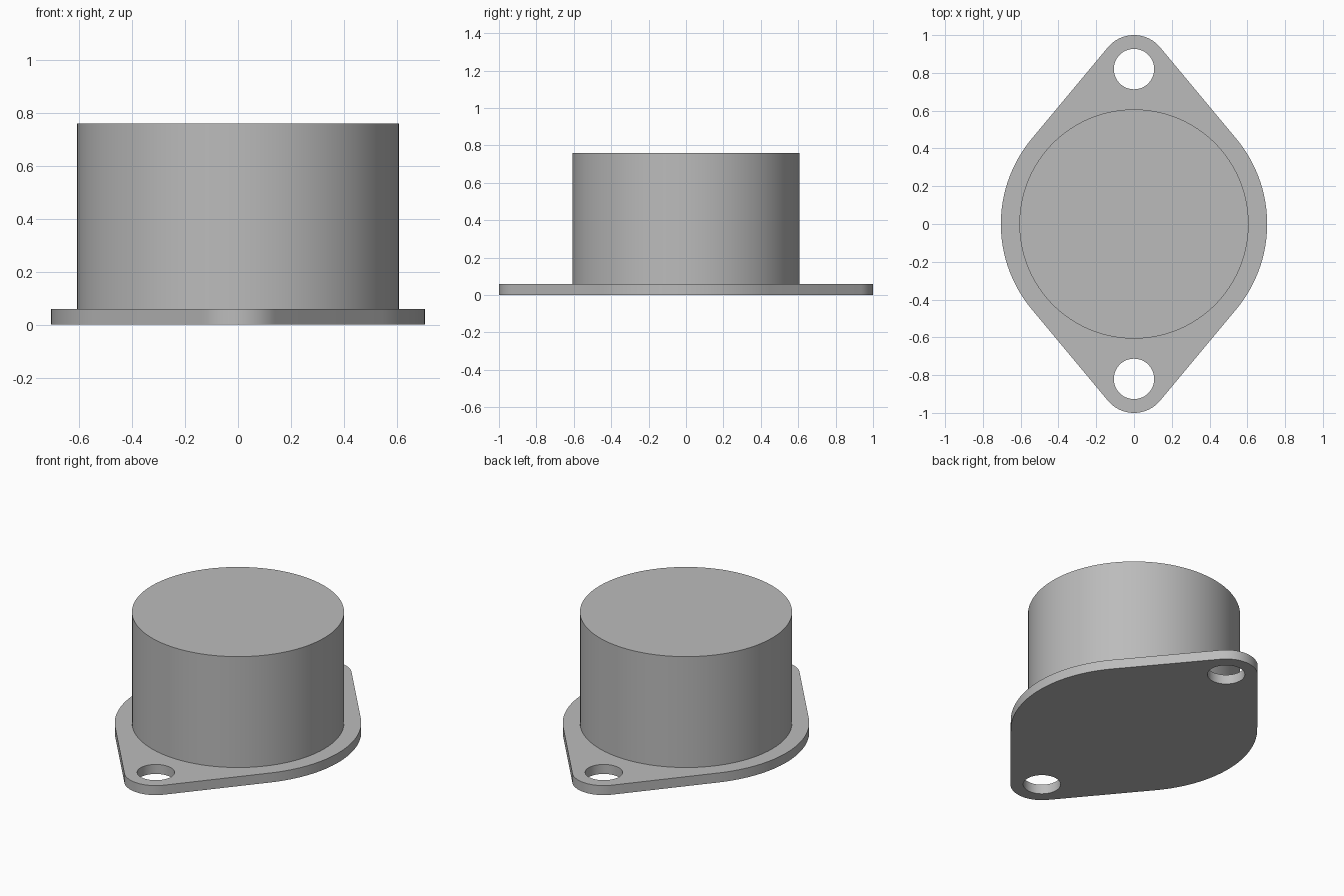
import bpy
import bmesh
from math import acos, cos, pi, radians, sin

cube = bpy.data.objects.get("Cube")
if cube:
    bpy.data.objects.remove(cube)

BODY_R, BODY_TOP = 0.607, 0.76
FLANGE_R, FLANGE_T = 0.705, 0.06
EAR_R, EAR_Y, HOLE_R = 0.18, 0.82, 0.107

metal = bpy.data.materials.new("grey metal")
metal.use_nodes = True
grey = (0.5, 0.5, 0.5, 1)
metal.diffuse_color = grey
metal.node_tree.nodes["Principled BSDF"].inputs["Base Color"].default_value = grey


def arc(cy, r, start, end, steps):
    """Points on an arc centred on x = 0."""
    angles = [start + (end - start) * i / steps for i in range(steps + 1)]
    return [(r * cos(a), cy + r * sin(a)) for a in angles]


def extruded_part(name, loops, z0, z1):
    """Fill the outline (with any holes) and extrude it upwards."""
    bm = bmesh.new()
    edges = []
    for loop in loops:
        verts = [bm.verts.new((x, y, z0)) for x, y in loop]
        edges += [bm.edges.new((v, verts[i - 1])) for i, v in enumerate(verts)]
    bmesh.ops.triangle_fill(bm, edges=edges, use_beauty=True)
    result = bmesh.ops.extrude_face_region(bm, geom=bm.faces[:], use_keep_orig=True)
    top = [g for g in result["geom"] if isinstance(g, bmesh.types.BMVert)]
    bmesh.ops.translate(bm, verts=top, vec=(0, 0, z1 - z0))
    bmesh.ops.recalc_face_normals(bm, faces=bm.faces[:])
    mesh = bpy.data.meshes.new(name)
    bm.to_mesh(mesh)
    bm.free()
    mesh.materials.append(metal)
    obj = bpy.data.objects.new(name, mesh)
    bpy.context.collection.objects.link(obj)
    bpy.ops.object.select_all(action="DESELECT")
    obj.select_set(True)
    bpy.context.view_layer.objects.active = obj
    bpy.ops.object.shade_smooth_by_angle(angle=radians(30))
    return obj


# Flange: wide centre arc joined by tangents to two rounded ears
t = pi / 2 - acos((FLANGE_R - EAR_R) / EAR_Y)
half = arc(0, FLANGE_R, -t, t, 32) + arc(EAR_Y, EAR_R, t, pi - t, 24)
outline = half + [(-x, -y) for x, y in half]
holes = [arc(side * EAR_Y, HOLE_R, 0, 2 * pi, 48)[:-1] for side in (-1, 1)]
extruded_part("mounting_flange", [outline] + holes, 0, FLANGE_T)

# Cylindrical can
extruded_part("can_body", [arc(0, BODY_R, 0, 2 * pi, 96)[:-1]], FLANGE_T, BODY_TOP)
